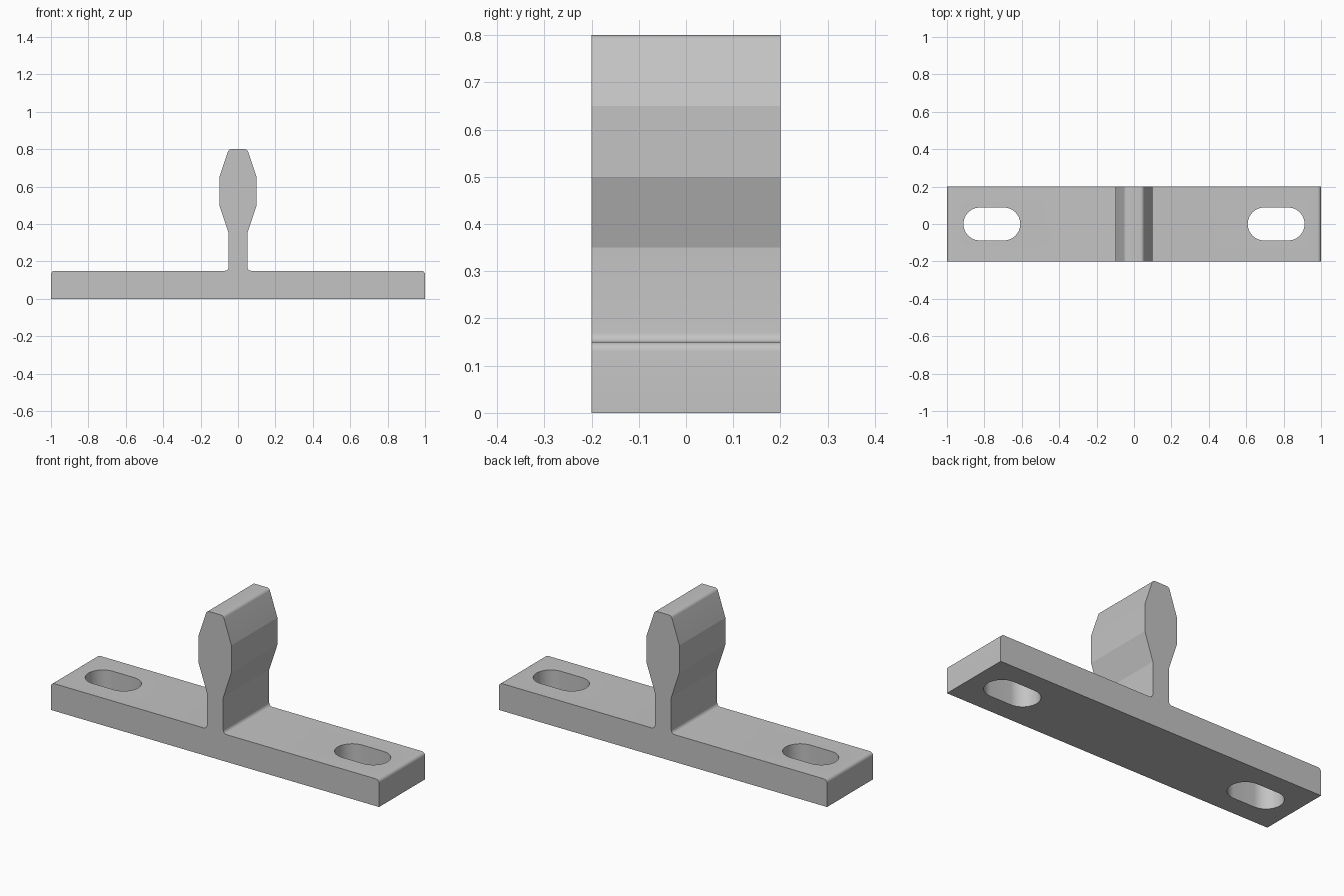
import bpy, bmesh, math
from mathutils import Vector

if "Cube" in bpy.data.objects:
    bpy.data.objects.remove(bpy.data.objects["Cube"])

DEPTH = 0.2                     # half the width of the bracket
SLOT_X, SLOT_HALF, SLOT_R = 0.76, 0.152, 0.088

grey = bpy.data.materials.new("plain grey")
grey.diffuse_color = (0.55, 0.55, 0.55, 1)
grey.use_nodes = True
grey.node_tree.nodes["Principled BSDF"].inputs["Base Color"].default_value = grey.diffuse_color


def fillet(points, steps=6):
    """Round the corners of (x, z, radius) points; radius 0 stays sharp."""
    out = []
    for i, (x, z, r) in enumerate(points):
        p = Vector((x, z))
        if r == 0:
            out.append(p)
            continue
        a = (Vector(points[i - 1][:2]) - p).normalized()
        b = (Vector(points[(i + 1) % len(points)][:2]) - p).normalized()
        half = a.angle(b) / 2
        t = r / math.tan(half)
        centre = p + (a + b).normalized() * (r / math.sin(half))
        start, end = p + a * t - centre, p + b * t - centre
        sweep = math.pi - 2 * half
        for k in range(steps + 1):
            f = k / steps
            out.append(centre + (start * math.sin((1 - f) * sweep)
                                 + end * math.sin(f * sweep)) / math.sin(sweep))
    return out


def prism(name, ring, offset):
    """Extrude a closed ring of 3D points along an offset."""
    bm = bmesh.new()
    face = bm.faces.new([bm.verts.new(p) for p in ring])
    ext = bmesh.ops.extrude_face_region(bm, geom=[face])
    moved = [v for v in ext["geom"] if isinstance(v, bmesh.types.BMVert)]
    bmesh.ops.translate(bm, vec=offset, verts=moved)
    bmesh.ops.recalc_face_normals(bm, faces=bm.faces)
    mesh = bpy.data.meshes.new(name)
    bm.to_mesh(mesh)
    bm.free()
    mesh.materials.append(grey)
    obj = bpy.data.objects.new(name, mesh)
    bpy.context.collection.objects.link(obj)
    return obj


# Base bar and upright rib share one mirrored profile
right = [(1, 0, 0), (1, 0.15, 0.02), (0.05, 0.15, 0.02), (0.05, 0.35, 0),
         (0.1, 0.5, 0), (0.1, 0.65, 0), (0.05, 0.8, 0.02)]
profile = right + [(-x, z, r) for x, z, r in reversed(right)]
bracket = prism("mounting_bracket",
                [(p.x, -DEPTH, p.y) for p in fillet(profile)], (0, 2 * DEPTH, 0))

# Rounded slots through both ends of the base
for side, label in ((-1, "left"), (1, "right")):
    ring = []
    for end in (1, -1):
        for k in range(25):
            a = math.pi * (k / 24 - 0.5) + (math.pi if end < 0 else 0)
            ring.append((side * SLOT_X + end * (SLOT_HALF - SLOT_R) + SLOT_R * math.cos(a),
                         SLOT_R * math.sin(a), -0.1))
    cutter = prism(label + "_slot_cutter", ring, (0, 0, 0.4))
    cutter.hide_render = True
    cutter.hide_set(True)
    cut = bracket.modifiers.new(label + "_slot", "BOOLEAN")
    cut.operation = "DIFFERENCE"
    cut.solver = "EXACT"
    cut.object = cutter

# Apply the cuts, then smooth only the rounded parts
bpy.context.view_layer.objects.active = bracket
bracket.select_set(True)
for name in [m.name for m in bracket.modifiers]:
    bpy.ops.object.modifier_apply(modifier=name)
for obj in [o for o in bpy.data.objects if o.hide_render]:
    bpy.data.objects.remove(obj)
bpy.ops.object.shade_smooth_by_angle(angle=math.radians(16))
